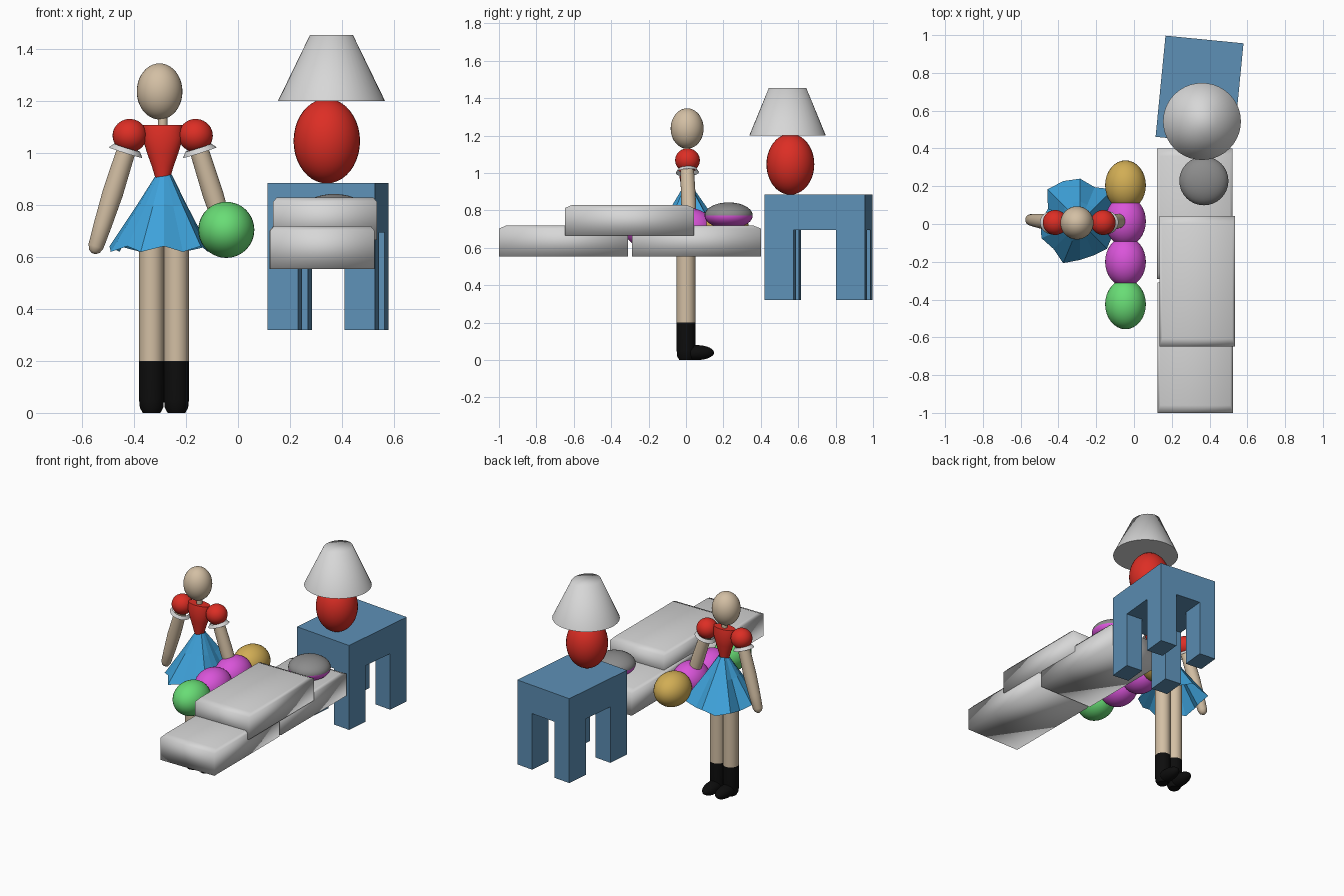
import bpy, bmesh, math
from mathutils import Vector, Matrix

default = bpy.data.objects.get("Cube")
if default:
    bpy.data.objects.remove(default, do_unlink=True)


def material(name, r, g, b):
    m = bpy.data.materials.new(name)
    m.use_nodes = True
    m.diffuse_color = (r, g, b, 1)
    shader = next(n for n in m.node_tree.nodes if n.type == 'BSDF_PRINCIPLED')
    shader.inputs["Base Color"].default_value = (r, g, b, 1)
    return m


RED = material("red", 0.72, 0.027, 0.018)
SKIRT = material("sky_blue", 0.05, 0.37, 0.72)
TABLE = material("steel_blue", 0.11, 0.28, 0.47)
SKIN = material("skin", 0.65, 0.52, 0.37)
GREEN = material("green", 0.14, 0.72, 0.18)
PURPLE = material("magenta", 0.7, 0.09, 0.7)
YELLOW = material("mustard", 0.64, 0.42, 0.09)
GREY = material("grey", 0.26, 0.26, 0.26)
WHITE = material("off_white", 0.68, 0.68, 0.68)
BLACK = material("black", 0.004, 0.004, 0.004)


def finish(name, bm, mat, smooth=True, angle=None):
    bmesh.ops.recalc_face_normals(bm, faces=bm.faces[:])
    me = bpy.data.meshes.new(name)
    bm.to_mesh(me)
    bm.free()
    me.materials.append(mat)
    ob = bpy.data.objects.new(name, me)
    bpy.context.collection.objects.link(ob)
    if smooth:
        me.shade_smooth()
    if angle:
        me.set_sharp_from_angle(angle=math.radians(angle))
    return ob


def ellipsoid(name, centre, radii, mat):
    bm = bmesh.new()
    bmesh.ops.create_uvsphere(bm, u_segments=32, v_segments=20, radius=1)
    ob = finish(name, bm, mat)
    ob.data.transform(Matrix.Translation(centre) @ Matrix.Diagonal((*radii, 1)))
    return ob


def loft(name, rings, mat, place=Matrix(), n=28, caps=True, angle=45):
    """Skin elliptical rings given as (z, rx, ry)."""
    bm = bmesh.new()
    loops = []
    for z, rx, ry in rings:
        loops.append([bm.verts.new((rx * math.cos(a), ry * math.sin(a), z))
                      for a in (math.tau * i / n for i in range(n))])
    for a, b in zip(loops, loops[1:]):
        for i in range(n):
            j = (i + 1) % n
            bm.faces.new((a[i], a[j], b[j], b[i]))
    if caps:
        bm.faces.new(loops[0])
        bm.faces.new(loops[-1])
    bm.transform(place)
    return finish(name, bm, mat, angle=angle)


def box(name, centre, size, mat, place=Matrix()):
    bm = bmesh.new()
    bmesh.ops.create_cube(bm, size=1)
    bm.transform(place @ Matrix.Translation(centre) @ Matrix.Diagonal((*size, 1)))
    return finish(name, bm, mat, smooth=False)


# Doll: head, neck and bodice
CX = -0.29
at_doll = Matrix.Translation((CX, 0.005, 0))
ellipsoid("head", (-0.302, 0.006, 1.238), (0.088, 0.088, 0.108), SKIN)
loft("neck", [(1.08, 0.018, 0.018), (1.16, 0.018, 0.018)], SKIN, at_doll)
loft("bodice", [(0.9, 0.027, 0.027), (0.95, 0.042, 0.035), (1.0, 0.06, 0.043),
                (1.06, 0.078, 0.05), (1.108, 0.076, 0.038)], RED, at_doll)

# Arms, puffed sleeves and cuffs
for side, s in (("right", -1), ("left", 1)):
    shoulder = Vector((CX + s * 0.128, 0.005, 1.05))
    hand = Vector((CX + s * 0.257, 0.022, 0.642))
    length = (hand - shoulder).length
    aim = (hand - shoulder).to_track_quat('Z', 'Y').to_matrix().to_4x4()
    along = Matrix.Translation(shoulder) @ aim
    loft(side + "_arm", [(0, 0.036, 0.036), (length * 0.5, 0.04, 0.04),
                         (length * 0.8, 0.035, 0.035), (length, 0.03, 0.03),
                         (length + 0.02, 0.022, 0.022), (length + 0.03, 0.008, 0.008)],
         SKIN, along)
    ellipsoid(side + "_sleeve", (CX + s * 0.127, 0.008, 1.068),
              (0.066, 0.066, 0.064), RED)
    loft(side + "_cuff", [(0.03, 0.05, 0.052), (0.05, 0.062, 0.068)],
         WHITE, along, caps=False)

# Legs and boots
for side, s in (("right", -1), ("left", 1)):
    at_leg = Matrix.Translation((-0.285 + s * 0.048, 0, 0))
    loft(side + "_leg", [(0.2, 0.048, 0.05), (0.75, 0.048, 0.05)], SKIN, at_leg)
    loft(side + "_boot", [(0, 0.034, 0.036), (0.02, 0.045, 0.047), (0.05, 0.048, 0.05),
                          (0.2, 0.048, 0.05)], BLACK, at_leg)
    ellipsoid(side + "_foot", (-0.285 + s * 0.048, 0.055, 0.04),
              (0.044, 0.095, 0.04), BLACK)

# Pleated skirt with an uneven hem
hem = [0.17, 0.18, 0.245, 0.2, 0.23, 0.235, 0.245, 0.185,
       0.21, 0.222, 0.2, 0.235, 0.2, 0.19, 0.2, 0.185]
bm = bmesh.new()
rows = []
for t, z in ((0, 0.918), (0.4, 0.8), (1, 0.632)):
    row = []
    for i, r in enumerate(hem):
        a = math.tau * i / len(hem)
        radius = 0.03 + (r - 0.03) * t
        drop = t * (0.012 if i % 2 else -0.01)
        row.append(bm.verts.new((-0.285 + radius * math.cos(a),
                                 0.01 + radius * math.sin(a), z - drop)))
    rows.append(row)
for a, b in zip(rows, rows[1:]):
    for i in range(len(hem)):
        j = (i + 1) % len(hem)
        bm.faces.new((a[i], b[i], b[j], a[j]))
finish("skirt", bm, SKIRT, smooth=False)

# Row of bolster balls
for name, y, mat in (("green_ball", -0.425, GREEN), ("front_magenta_ball", -0.2, PURPLE),
                     ("back_magenta_ball", 0.015, PURPLE), ("mustard_ball", 0.205, YELLOW)):
    ellipsoid(name, (-0.045, y, 0.705), (0.108, 0.132, 0.108), mat)

# Two-tone round cushion
cushion = ellipsoid("round_cushion", (0.37, 0.228, 0.773), (0.13, 0.129, 0.07), GREY)
cushion.data.materials.append(PURPLE)
for p in cushion.data.polygons:
    p.material_index = int(p.center.z < 0.77)


# Mattress blocks with a softly crowned top
def mattress(name, x, y, z):
    bm = bmesh.new()
    bmesh.ops.create_cube(bm, size=1)
    bmesh.ops.scale(bm, vec=(0.4, 0.69, 0.148), verts=bm.verts[:])
    top = max(bm.faces, key=lambda f: f.calc_center_median().z)
    bmesh.ops.inset_region(bm, faces=[top], thickness=0.02)
    for v in top.verts:
        v.co.z += 0.017
        v.co.y *= 0.92
    bm.transform(Matrix.Translation((x, y, z + 0.074)))
    finish(name, bm, WHITE)


mattress("front_mattress", 0.325, -0.655, 0.555)
mattress("back_mattress", 0.322, 0.055, 0.555)
mattress("upper_mattress", 0.335, -0.303, 0.665)

# Side table, turned slightly
turn = Matrix.Translation((0.347, 0.709, 0)) @ Matrix.Rotation(math.radians(-5.6), 4, 'Z')
W, D = 0.415, 0.538
LW, LD = 0.118, 0.155
box("table_top", (0, 0, 0.79), (W, D, 0.19), TABLE, turn)
for side, sx in (("right", -1), ("left", 1)):
    for end, sy in (("front", -1), ("back", 1)):
        box(f"table_{end}_{side}_leg", (sx * (W - LW) / 2, sy * (D - LD) / 2, 0.5075),
            (LW, LD, 0.375), TABLE, turn)

# Lamp
ellipsoid("lamp_base", (0.342, 0.558, 1.047), (0.128, 0.128, 0.163), RED)
loft("lamp_shade", [(1.202, 0.206, 0.204), (1.455, 0.083, 0.1)], WHITE,
     Matrix.Translation((0.36, 0.543, 0)), n=40, angle=80)
